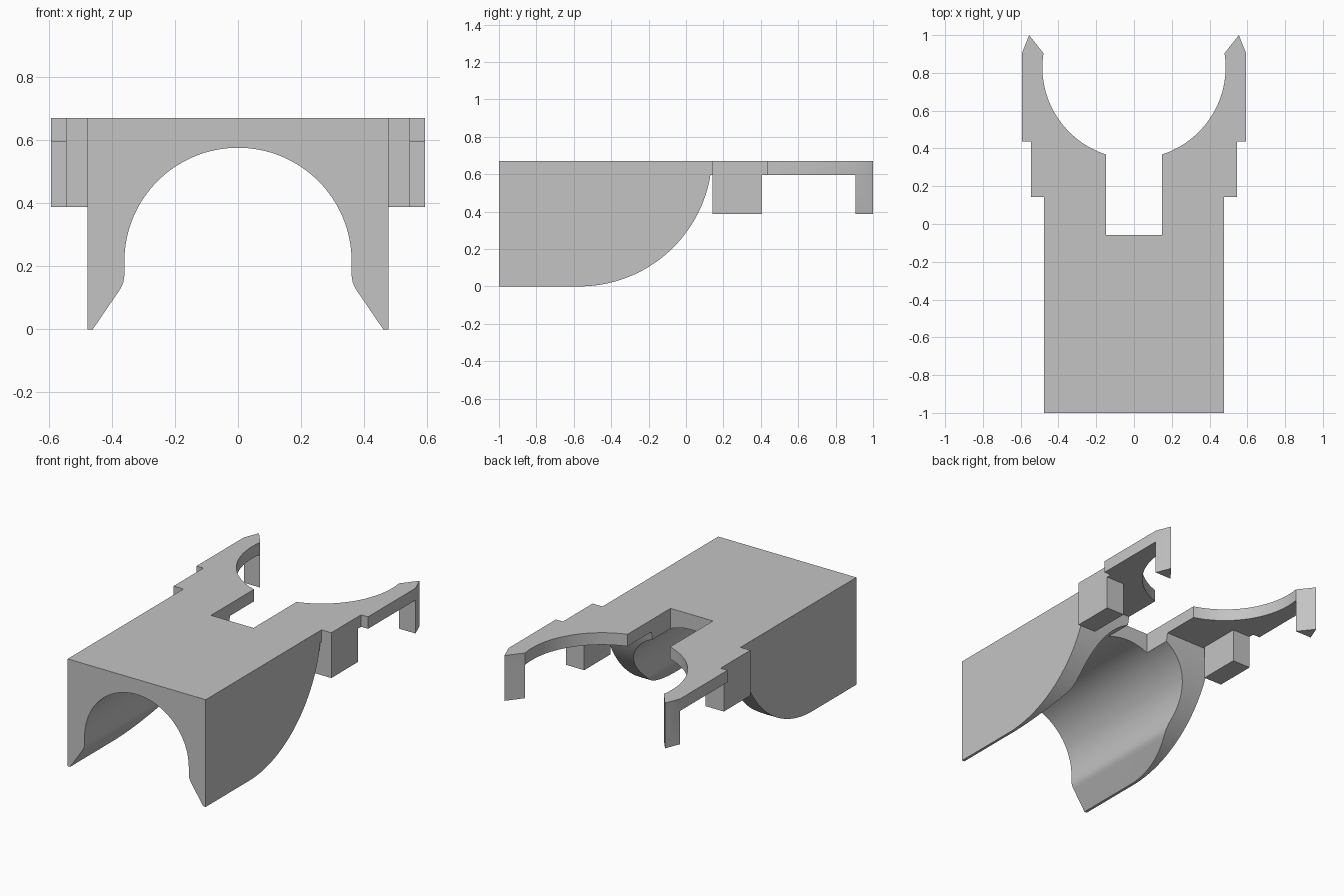
import bpy, bmesh, math
from mathutils import Vector

if "Cube" in bpy.data.objects:
    bpy.data.objects.remove(bpy.data.objects["Cube"])

grey = bpy.data.materials.new("plain grey")
grey.diffuse_color = (0.55, 0.55, 0.55, 1)
grey.use_nodes = True
grey.node_tree.nodes["Principled BSDF"].inputs["Base Color"].default_value = grey.diffuse_color
TOP = 0.67


def prism(name, pts, axis, lo, hi):
    """Extrude a 2D outline along x, y or z."""
    place = {"x": lambda a, b, c: (c, a, b),
             "y": lambda a, b, c: (a, c, b),
             "z": lambda a, b, c: (a, b, c)}[axis]
    bm = bmesh.new()
    face = bm.faces.new([bm.verts.new(place(a, b, lo)) for a, b in pts])
    ext = bmesh.ops.extrude_face_region(bm, geom=[face])
    bmesh.ops.translate(bm, vec=Vector(place(0, 0, hi - lo)),
                        verts=[v for v in ext["geom"] if isinstance(v, bmesh.types.BMVert)])
    bmesh.ops.recalc_face_normals(bm, faces=bm.faces)
    mesh = bpy.data.meshes.new(name)
    bm.to_mesh(mesh)
    bm.free()
    mesh.materials.append(grey)
    obj = bpy.data.objects.new(name, mesh)
    bpy.context.collection.objects.link(obj)
    return obj


def rect(x0, x1, y0, y1):
    return [(x0, y0), (x1, y0), (x1, y1), (x0, y1)]


def arc(cx, cy, r, a0, a1, n):
    """Points on a circle, angles in degrees."""
    angles = [math.radians(a0 + (a1 - a0) * i / n) for i in range(n + 1)]
    return [(cx + r * math.cos(a), cy + r * math.sin(a)) for a in angles]


def combine(target, tool, operation):
    mod = target.modifiers.new("combine", "BOOLEAN")
    mod.operation, mod.solver, mod.object = operation, "EXACT", tool
    bpy.context.view_layer.objects.active = target
    bpy.ops.object.modifier_apply(modifier=mod.name)
    bpy.data.objects.remove(tool)


# Saddle body: arched front profile trimmed by a rounded rear underside
flare = [(0.36, 0.17), (0.355, 0.185)][:1] + [(0.363, 0.15), (0.369, 0.135), (0.378, 0.12), (0.46, 0)]
half_arch = flare[::-1] + arc(0, 0.215, 0.36, 0, 90, 32)
arch = half_arch + [(-x, z) for x, z in half_arch[-2::-1]]
body = prism("saddle_body", [(-0.477, 0), (-0.477, TOP), (0.477, TOP), (0.477, 0)] + arch, "y", -1, 0.3)
side = [(-1.1, 0.8), (-1.1, 0)] + arc(-0.57, 0.71, 0.71, -90, -3.2, 40) + [(0.139, 0.8)]
combine(body, prism("side_trim", side, "x", -1, 1), "INTERSECT")

# Fork arms with their drop blocks and pointed hooks, on both sides
end = math.degrees(math.asin(0.07 / 0.485))
start = -math.degrees(math.acos(0.1 / 0.485))
tip = [(0.593, 0.905), (0.555, 1.0), (0.48, 0.905)]
arm = [(0.1, 0), (0.477, 0), (0.477, 0.143), (0.545, 0.143), (0.545, 0.437), (0.593, 0.437)]
arm += tip + arc(0, 0.83, 0.485, end, start, 32)
for s in (1, -1):
    for name, outline, low in (("fork_arm", arm, 0.595),
                               ("drop_block", rect(0.42, 0.545, 0.143, 0.405), 0.387),
                               ("hook", tip, 0.387)):
        part = prism(name, [(s * x, y) for x, y in outline], "z", low, TOP)
        combine(body, part, "UNION")

# Slot between the arms
combine(body, prism("slot", rect(-0.147, 0.147, -0.057, 0.6), "z", 0.4, 0.8), "DIFFERENCE")

bpy.ops.object.select_all(action="DESELECT")
body.select_set(True)
bpy.context.view_layer.objects.active = body
bpy.ops.object.shade_smooth_by_angle(angle=math.radians(25))
